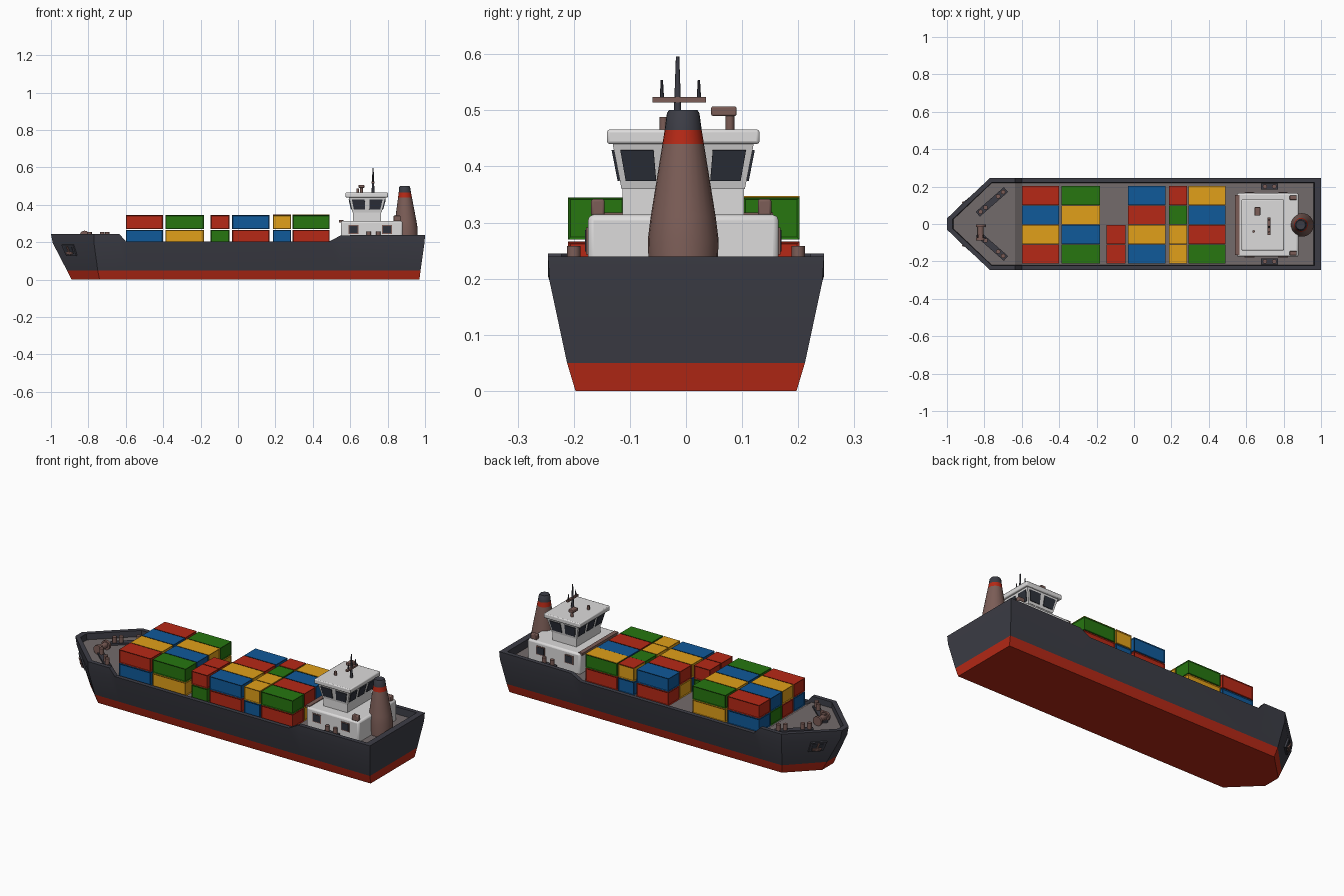
import bpy, bmesh, math
from mathutils import Vector, Matrix

cube = bpy.data.objects.get("Cube")
if cube:
    bpy.data.objects.remove(cube, do_unlink=True)


def material(name, r, g, b):
    m = bpy.data.materials.new(name)
    m.use_nodes = True
    m.diffuse_color = (r, g, b, 1)
    m.node_tree.nodes["Principled BSDF"].inputs["Base Color"].default_value = (r, g, b, 1)
    return m


HULL = material("dark hull grey", .045, .046, .06)
RED = material("red", .47, .022, .008)
DECK = material("deck grey", .17, .145, .145)
WHITE = material("off white", .72, .71, .71)
BROWN = material("dull brown", .2, .11, .095)
GREEN = material("green", .02, .18, .005)
BLUE = material("blue", .005, .1, .32)
YELLOW = material("yellow", .75, .35, .01)
GLASS = material("dark glass", .028, .032, .045)
YC = -.005  # centre line of the cargo and deckhouse


def finish(name, bm, *mats, bevel=0, smooth=True):
    bmesh.ops.recalc_face_normals(bm, faces=bm.faces)
    me = bpy.data.meshes.new(name)
    bm.to_mesh(me)
    bm.free()
    ob = bpy.data.objects.new(name, me)
    bpy.context.collection.objects.link(ob)
    for m in mats:
        me.materials.append(m)
    if bevel:
        mod = ob.modifiers.new("bevel", "BEVEL")
        mod.width, mod.segments = bevel, 2
    if smooth:
        bpy.ops.object.select_all(action="DESELECT")
        ob.select_set(True)
        bpy.context.view_layer.objects.active = ob
        bpy.ops.object.shade_smooth_by_angle(angle=math.radians(32))
    return ob


def box(name, mat, x, y, z, bevel=0, top=None, turn=0):
    """Box from (low, high) ranges; top gives other x and y ranges for the upper face."""
    bm = bmesh.new()
    rings = []
    for (xr, yr), h in (((x, y), z[0]), (top or (x, y), z[1])):
        rings.append([bm.verts.new((xr[i], yr[j], h)) for i, j in ((0, 0), (1, 0), (1, 1), (0, 1))])
    lo, hi = rings
    bm.faces.new(lo)
    bm.faces.new(hi)
    for i in range(4):
        bm.faces.new((lo[i], lo[i - 1], hi[i - 1], hi[i]))
    if turn:
        c = Vector((sum(x) / 2, sum(y) / 2, 0))
        bmesh.ops.rotate(bm, verts=bm.verts, cent=c, matrix=Matrix.Rotation(turn, 3, "Z"))
    return finish(name, bm, mat, bevel=bevel, smooth=bevel > 0)


def rod(name, mat, a, b, r1, r2=None, sides=12):
    a, b = Vector(a), Vector(b)
    bm = bmesh.new()
    bmesh.ops.create_cone(bm, cap_ends=True, segments=sides, radius1=r1,
                          radius2=r1 if r2 is None else r2, depth=(b - a).length)
    turn = (b - a).to_track_quat("Z", "Y").to_matrix().to_4x4()
    bmesh.ops.transform(bm, verts=bm.verts, matrix=Matrix.Translation((a + b) / 2) @ turn)
    return finish(name, bm, mat)


def panel(name, mat, wall, u, v, thick=.004):
    """Thin plate on a wall given as bottom-left, bottom-right, top-right, top-left."""
    bl, br, tr, tl = map(Vector, wall)
    n = (br - bl).cross(tl - bl).normalized()
    at = lambda s, t: bl.lerp(br, s).lerp(tl.lerp(tr, s), t)
    bm = bmesh.new()
    quad = [at(u[0], v[0]), at(u[1], v[0]), at(u[1], v[1]), at(u[0], v[1])]
    lo, hi = [[bm.verts.new(p + n * d) for p in quad] for d in (-.002, thick)]
    bm.faces.new(lo)
    bm.faces.new(hi)
    for i in range(4):
        bm.faces.new((lo[i], lo[i - 1], hi[i - 1], hi[i]))
    return finish(name, bm, mat, smooth=False)


def walls(x, y, z, top=None):
    """Four outward walls of a tapered box: front, stern side, back, bow side."""
    tx, ty = top or (x, y)
    order = ((0, 0), (1, 0), (1, 1), (0, 1))
    lo = [(x[i], y[j], z[0]) for i, j in order]
    hi = [(tx[i], ty[j], z[1]) for i, j in order]
    return [(lo[i], lo[(i + 1) % 4], hi[(i + 1) % 4], hi[i]) for i in range(4)]


# Hull: half outlines from bow tip to stern, lofted up, over the rim and down to the deck
def outline(tip, nose, shoulder, wide, stern, heights):
    xs = (tip, shoulder, -.635, -.6, .49, .55, stern)
    return [(x, nose if i == 0 else wide, h) for i, (x, h) in enumerate(zip(xs, heights))]


rim = (.245, .245, .245, .205, .205, .237, .24)
floor = (.212, .212, .212, .19, .19, .2, .2)
levels = [outline(-.89, .05, -.74, .197, .97, [0] * 7),
          outline(-.915, .045, -.75, .212, .976, [.05] * 7),
          outline(-.99, .03, -.77, .243, .997, [.195] * 7),
          outline(-1, .03, -.77, .246, 1, rim),
          outline(-.97, .025, -.76, .222, .965, rim),
          outline(-.965, .025, -.76, .22, .96, floor)]
bm = bmesh.new()
sides = [[[bm.verts.new((x, s * y, z)) for x, y, z in lev] for s in (1, -1)] for lev in levels]
loops = [left + right[::-1] for left, right in sides]
for k in range(len(loops) - 1):
    for i in range(14):
        f = bm.faces.new((loops[k][i - 1], loops[k][i], loops[k + 1][i], loops[k + 1][i - 1]))
        f.material_index = 1 if k == 0 else 0
for (left, right), index in ((sides[0], 1), (sides[-1], 2)):
    for i in range(6):
        bm.faces.new((left[i], left[i + 1], right[i + 1], right[i])).material_index = index
finish("hull", bm, HULL, RED, DECK)

# Containers: columns along the ship, four rows across, two layers
paint = {"R": RED, "G": GREEN, "B": BLUE, "Y": YELLOW}
columns = [(-.6, -.402, "RBYR", "BGRB"), (-.388, -.182, "GYBG", "YRGY"),
           (-.146, -.046, "  RR", "  GG"), (-.032, .168, "BRYB", "RYBR"),
           (.186, .284, "YGYY", "BRGB"), (.292, .49, "GBRG", "RGYR")]


def container(name, mat, x, y, z):
    bm = bmesh.new()
    bmesh.ops.create_cube(bm, size=1)
    bmesh.ops.scale(bm, verts=bm.verts, vec=(x[1] - x[0], y[1] - y[0], z[1] - z[0]))
    bmesh.ops.translate(bm, verts=bm.verts, vec=(sum(x) / 2, sum(y) / 2, sum(z) / 2))
    upright = [f for f in bm.faces if abs(f.normal.z) < .5]
    bmesh.ops.inset_individual(bm, faces=upright, thickness=.006, depth=-.003)
    finish(name, bm, mat, smooth=False)


for x0, x1, upper, lower in columns:
    for row in range(4):
        y1 = YC + .207 - row * .104
        for layer, z0, codes in (("upper", .27, upper), ("lower", .191, lower)):
            if codes[row] != " ":
                container(layer + "_container", paint[codes[row]], (x0, x1), (y1 - .1, y1), (z0, z0 + .075))
# Two lids in a different colour
for x0, x1, mat in ((.186, .284, RED), (.292, .49, YELLOW)):
    box("container_lid", mat, (x0, x1), (YC + .107, YC + .207), (.345, .347))

# Deckhouse, bridge and roof
span = lambda h: (YC - h, YC + h)
box("deckhouse", WHITE, (.55, .88), span(.17), (.19, .314), bevel=.01)
box("deckhouse_ledge", BROWN, (.54, .565), span(.16), (.305, .318))
box("bridge_base", WHITE, (.615, .765), span(.108), (.31, .365))
low, high = ((.612, .768), span(.11)), ((.592, .79), span(.126))
box("bridge", WHITE, *low, (.36, .442), top=high)
box("bridge_roof", WHITE, (.575, .802), span(.136), (.44, .466), bevel=.005)
for i, wall in enumerate(walls(*low, (.36, .442), top=high)):
    count = 3 if i % 2 else 2
    for k in range(count):
        panel("bridge_window", GLASS, wall, ((k + .14) / count, (k + .86) / count), (.18, .85))
house = walls((.55, .88), span(.17), (.19, .314))
for i in (0, 2):
    for u in (.14, .68):
        u = u if i == 0 else 1 - u - .13
        panel("house_window_frame", BROWN, house[i], (u - .015, u + .145), (.43, .82), .003)
        panel("house_window", GLASS, house[i], (u, u + .13), (.47, .78), .005)

# Funnel with red band and dark cap, turned from a profile
profile = [(.061, .2), (.063, .27), (.058, .31), (.037, .44), (.033, .465), (.029, .495), (.025, .501), (0, .497)]
bm = bmesh.new()
n = 24
rings = [[bm.verts.new((.9 - .03 * (z - .2) + r * math.cos(a), YC + r * math.sin(a), z))
          for a in (math.tau * i / n for i in range(n))] for r, z in profile]
for k in range(len(rings) - 1):
    for i in range(n):
        f = bm.faces.new((rings[k][i - 1], rings[k][i], rings[k + 1][i], rings[k + 1][i - 1]))
        f.material_index = 0 if k < 3 else 1 if k == 3 else 2
bmesh.ops.remove_doubles(bm, verts=bm.verts, dist=.0001)
finish("funnel", bm, BROWN, RED, HULL)

# Mast, aerials and radar
rod("mast", HULL, (.722, -.015, .46), (.722, -.015, .596), .008, .003)
box("mast_crossbar", BROWN, (.715, .729), (-.06, .036), (.514, .524))
for y in (-.043, .023):
    rod("aerial", HULL, (.722, y, .52), (.722, y, .554), .004, .002, 8)
rod("radar_post", BROWN, (.66, .078, .46), (.66, .078, .492), .008)
box("radar", BROWN, (.645, .675), (.045, .09), (.49, .507), bevel=.003)
rod("roof_vent", BROWN, (.64, -.04, .46), (.64, -.04, .488), .007)

# Vents on the deckhouse
for y in (-.157, .14):
    box("deckhouse_vent", BROWN, (.832, .87), (y - .012, y + .012), (.312, .342), bevel=.004)

# Mooring posts, windlass and anchors
for s in (1, -1):
    box("bow_mooring_plate", HULL, (-.86, -.66), (s * .118 - .017, s * .118 + .017), (.21, .222), turn=s * .72)
    for t in (-.08, -.045, .045, .08):
        x, y = -.76 + t * math.cos(.72), s * (.118 + t * math.sin(.72))
        rod("bow_mooring_post", BROWN, (x, y, .215), (x, y, .255), .012)
    box("stern_mooring_plate", HULL, (.68, .77), (s * .2 - .016, s * .2 + .016), (.199, .225))
    for x in (.7, .75):
        rod("stern_mooring_post", BROWN, (x, s * .2, .22), (x, s * .2, .258), .012)
    # Bow flank between the waterline and the upper knuckle
    a, b = [Vector((p[0], s * p[1], p[2])) for p in levels[1][:2]]
    c, d = [Vector((p[0], s * p[1], p[2])) for p in levels[2][:2]]
    flank = (a, b, d, c) if s < 0 else (b, a, c, d)
    mid = lambda lo, hi: (lo, hi) if s < 0 else (1 - hi, 1 - lo)
    panel("anchor_plate", HULL, flank, mid(.22, .5), (.55, .95), .009)
    panel("anchor_recess", GLASS, flank, mid(.26, .46), (.62, .89), .011)
    panel("anchor_shank", BROWN, flank, mid(.345, .375), (.6, .9), .017)
    panel("anchor_arms", BROWN, flank, mid(.28, .44), (.62, .7), .017)
rod("windlass_drum", BROWN, (-.82, -.08, .238), (-.82, -.005, .238), .016)
for y in (-.08, -.01):
    rod("windlass_wheel", BROWN, (-.82, y - .007, .236), (-.82, y + .007, .236), .026, sides=16)
